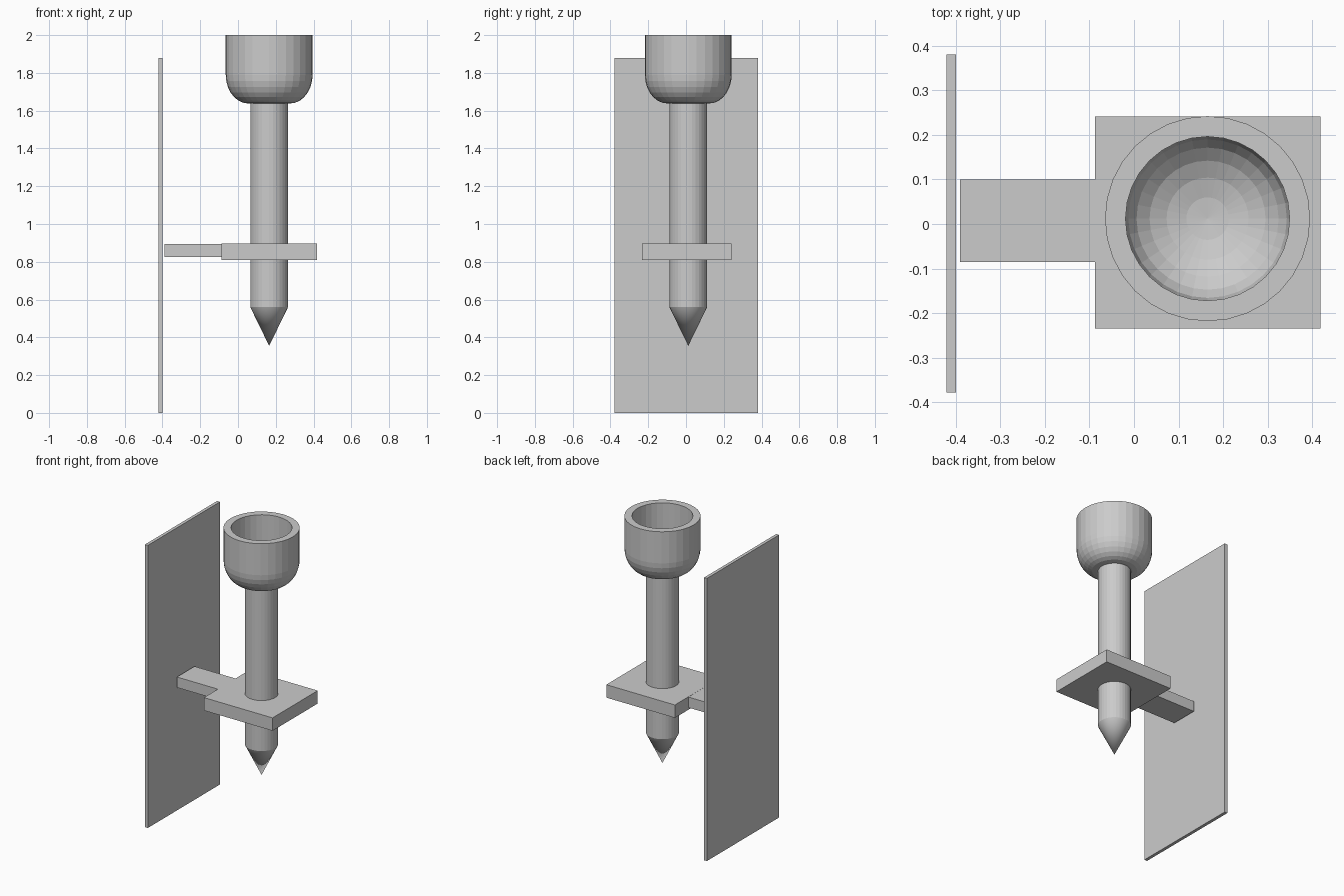
import bpy, bmesh, math

if "Cube" in bpy.data.objects:
    bpy.data.objects.remove(bpy.data.objects["Cube"])

CX, CY, SEG = 0.165, 0.012, 32


def finish(name, bm, smooth=False):
    bmesh.ops.remove_doubles(bm, verts=bm.verts, dist=1e-5)
    bmesh.ops.recalc_face_normals(bm, faces=bm.faces)
    for f in bm.faces:
        f.smooth = smooth
    me = bpy.data.meshes.new(name)
    bm.to_mesh(me)
    bm.free()
    ob = bpy.data.objects.new(name, me)
    bpy.context.collection.objects.link(ob)
    return ob


def box(name, x, y, z):
    bm = bmesh.new()
    bmesh.ops.create_cube(bm, size=1)
    for v in bm.verts:
        v.co = [(a + b) / 2 + c * (b - a) for (a, b), c in zip((x, y, z), v.co)]
    return finish(name, bm)


def lathe(name, profile, smooth=False):
    bm = bmesh.new()
    vs = [bm.verts.new((r, 0, z)) for r, z in profile]
    es = [bm.edges.new(p) for p in zip(vs, vs[1:])]
    bmesh.ops.spin(bm, geom=vs + es, cent=(0, 0, 0), axis=(0, 0, 1),
                   angle=math.tau, steps=SEG)
    ob = finish(name, bm, smooth)
    ob.location = (CX, CY, 0)
    return ob


def arc(r0, r1, z0, z1, n):
    """Quarter ellipse from the low inner point (r0, z0) to the wall (r1, z1)."""
    return [(r0 + (r1 - r0) * math.sin(i / n * math.pi / 2),
             z1 - (z1 - z0) * math.cos(i / n * math.pi / 2)) for i in range(n + 1)]


# Back panel, bracket arm and square collar plate
box("back_panel", (-0.42, -0.399), (-0.378, 0.38), (0, 1.88))
box("bracket_arm", (-0.39, -0.087), (-0.085, 0.10), (0.825, 0.895))
box("collar_plate", (-0.087, 0.418), (-0.234, 0.241), (0.81, 0.896))

# Straight shaft with a smooth pointed tip
lathe("shaft", [(0, 0.56), (0.1, 0.56), (0.1, 1.66), (0, 1.66)])
tip = lathe("pointed_tip", [(0, 0.355), (0.1, 0.56)], smooth=True)

# Round-bottomed hollow cup: outer wall, rim, inner bowl
outer = [(0, 1.638)] + arc(0.11, 0.23, 1.638, 1.79, 7) + [(0.23, 2.0)]
inner = [(0.184, 2.0)] + arc(0, 0.184, 1.68, 1.80, 6)[::-1]
lathe("cup", outer + inner)
